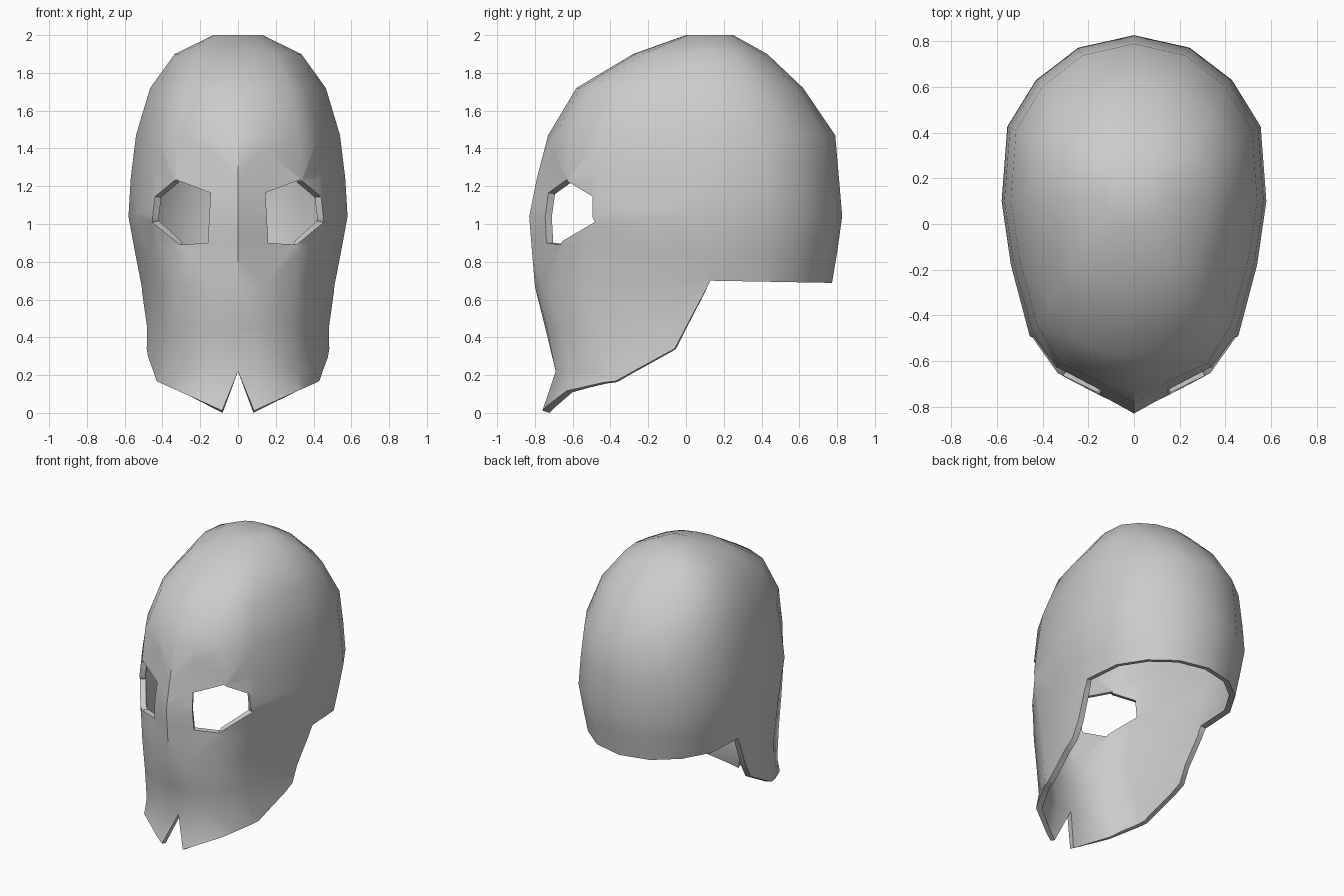
import bpy, bmesh
from mathutils import Vector

if "Cube" in bpy.data.objects:
    bpy.data.objects.remove(bpy.data.objects["Cube"])

# Half plan outline, front to back: (x, y, extra bluntness at the front)
PLAN = [(0, -1, 0), (.26, -.91, .05), (.6, -.81, .05), (.79, -.63, .02), (.93, -.30, 0),
        (1, 0, 0), (.957, .45, 0), (.74, .73, 0), (.42, .925, 0), (0, 1, 0)]
# Rings from crown to chin: z, half width, front y, back y, bluntness
RINGS = [(2.0, .13, .0, .25, 1.2), (1.9, .335, -.28, .43, 1.2), (1.72, .465, -.58, .62, 1.2),
         (1.47, .54, -.73, .79, .9), (1.24, .568, -.79, .81, .1), (1.04, .58, -.83, .827, 0),
         (.85, .545, -.815, .80, .3), (.67, .51, -.80, .77, .9), (.45, .495, -.745, .74, 1.6),
         (.22, .52, -.69, .72, 1.8), (.0, .54, -.79, .70, .8), (-.1, .55, -.83, .70, .8)]
# Lower edge seen from the side (y, z), eye opening seen from the front (x, z)
EDGE = [(.95, .685), (.13, .70), (-.06, .34), (-.37, .17), (-.55, .125), (-.95, -.25)]
EYE = [(.145, 1.165), (.33, 1.235), (.44, 1.145), (.455, 1.01), (.31, .89), (.16, .90)]


def cut(bm, a, b, axis, pad=0.02):
    """Slice faces along the line a-b, drawn in the plane of the given axis (0 = x, 1 = y) and z."""
    lo = [min(a[k], b[k]) - pad for k in (0, 1)]
    hi = [max(a[k], b[k]) + pad for k in (0, 1)]
    faces = []
    for f in bm.faces:
        u = [v.co[axis] for v in f.verts]
        z = [v.co.z for v in f.verts]
        hit = max(u) > lo[0] and min(u) < hi[0] and max(z) > lo[1] and min(z) < hi[1]
        if hit and (axis == 1 or f.calc_center_median().y < -.1):
            faces.append(f)
    geom = set(faces)
    for f in faces:
        geom.update(f.edges)
        geom.update(f.verts)
    co, no = Vector((0, 0, a[1])), Vector((0, 0, b[0] - a[0]))
    co[axis], no[axis] = a[0], a[1] - b[1]
    bmesh.ops.bisect_plane(bm, geom=list(geom), dist=1e-4, plane_co=co, plane_no=no)


def edge_height(y):
    for (y0, z0), (y1, z1) in zip(EDGE, EDGE[1:]):
        if y >= y1:
            return z0 + (z1 - z0) * (y - y0) / (y1 - y0)
    return -1


def in_eye(x, z):
    return all((x - a[0]) * (b[1] - a[1]) - (z - a[1]) * (b[0] - a[0]) > 0
               for a, b in zip(EYE, EYE[1:] + EYE[:1]))


def wasted(f):
    c = f.calc_center_median()
    if c.z < .8 and c.z < max(edge_height(c.y), .01 + .45 * (c.x - .08)):
        return True
    if c.y < -.3 and c.z < .22 and c.x < .085 * (.22 - c.z) / .21:
        return True
    return c.y < -.3 and in_eye(c.x, c.z)


# Half shell
bm = bmesh.new()
rows = []
for z, w, yf, yb, blunt in RINGS:
    yc = .1 if z < 1.95 else (yf + yb) / 2
    rows.append([bm.verts.new((x * w, yc + ((y - e * blunt) * (yc - yf) if y < 0 else y * (yb - yc)), z))
                 for x, y, e in PLAN])
bm.faces.new(rows[0])
for r, s in zip(rows, rows[1:]):
    for j in range(len(PLAN) - 1):
        bm.faces.new((r[j], s[j], s[j + 1], r[j + 1]))

# Lower edge, chin notch and eye opening
for a, b in zip(EDGE, EDGE[1:]):
    cut(bm, a, b, 1)
cut(bm, (.0, -.026), (.45, .1765), 0)
cut(bm, (0, .22), (.126, -.09), 0, 0)
for a, b in zip(EYE, EYE[1:] + EYE[:1]):
    cut(bm, a, b, 0)
bmesh.ops.delete(bm, geom=[f for f in bm.faces if wasted(f)], context='FACES')
bmesh.ops.remove_doubles(bm, verts=bm.verts, dist=.004)

mesh = bpy.data.meshes.new("helmet_shell")
bm.to_mesh(mesh)
bm.free()
helmet = bpy.data.objects.new("helmet_shell", mesh)
bpy.context.collection.objects.link(helmet)
bpy.context.view_layer.objects.active = helmet
helmet.select_set(True)

# Other half and wall thickness
mirror = helmet.modifiers.new("mirror", 'MIRROR')
mirror.merge_threshold = .002
wall = helmet.modifiers.new("wall", 'SOLIDIFY')
wall.thickness = .04
wall.offset = -1
for name in ("mirror", "wall"):
    bpy.ops.object.modifier_apply(modifier=name)
bpy.ops.object.shade_smooth_by_angle(angle=.7)

grey = bpy.data.materials.new("plain grey")
grey.diffuse_color = (.6, .6, .6, 1)
grey.use_nodes = True
grey.node_tree.nodes["Principled BSDF"].inputs["Base Color"].default_value = grey.diffuse_color
mesh.materials.append(grey)
